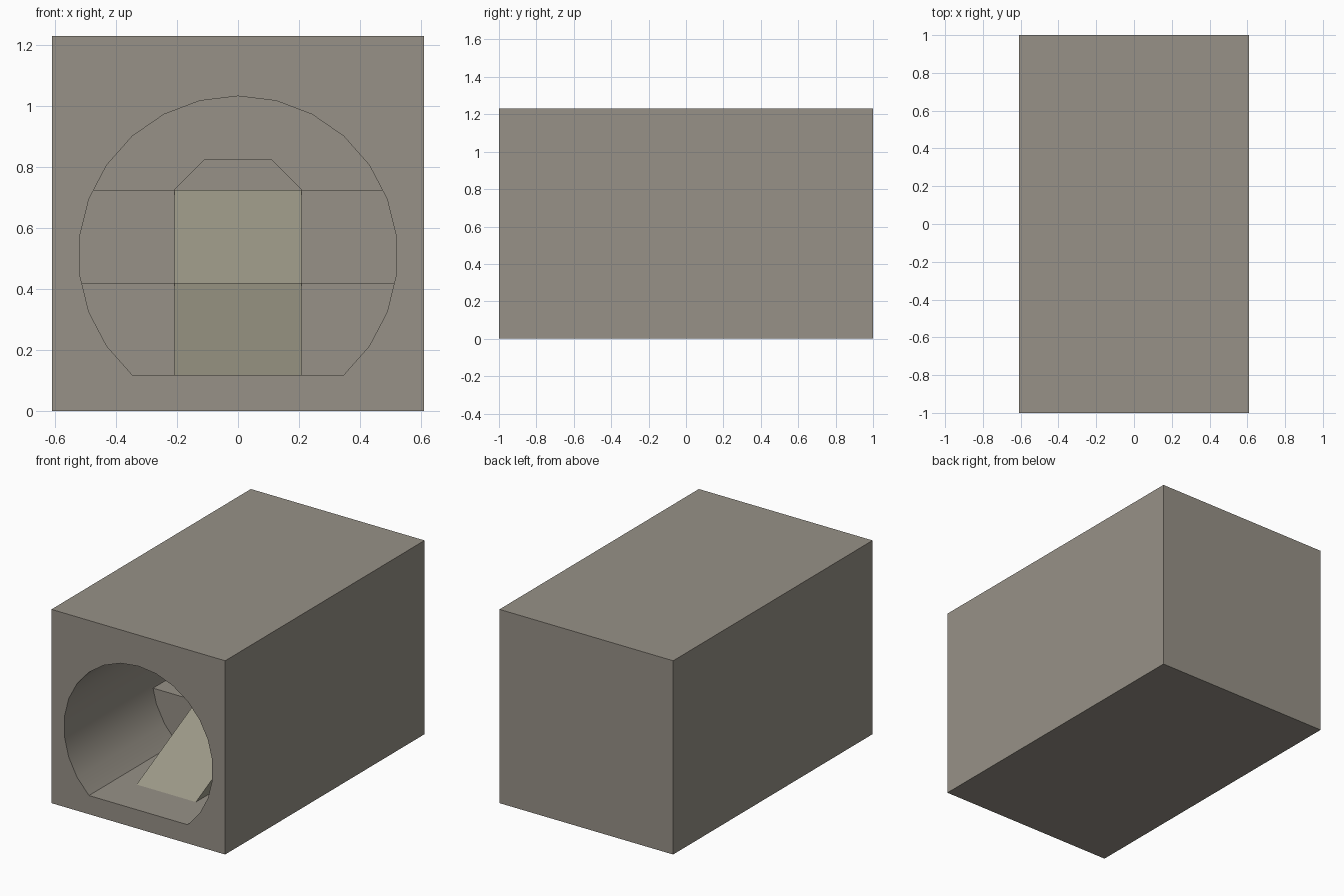
import bpy, bmesh, math

if "Cube" in bpy.data.objects:
    bpy.data.objects.remove(bpy.data.objects["Cube"])

W, H, L = 0.61, 1.23, 1.0              # half width, height, half length
R, CZ, SIDES, LAST = 0.523, 0.51, 26, 10
BACK = 0.998                           # closed end of the bore


def material(name, rgb):
    m = bpy.data.materials.new(name)
    m.diffuse_color = (*rgb, 1)
    m.use_nodes = True
    m.node_tree.nodes["Principled BSDF"].inputs["Base Color"].default_value = m.diffuse_color
    return m


stone = material("warm grey stone", (0.31, 0.285, 0.242))
ramp_mat = material("pale ramp stone", (0.33, 0.315, 0.242))

# Bore outline: 26-sided circle cut off flat at the floor
bore = [(R * math.sin(i * math.tau / SIDES), CZ + R * math.cos(i * math.tau / SIDES))
        for i in range(-LAST, LAST + 1)]
FLOOR = bore[0][1]


def finish(name, bm, mat):
    me = bpy.data.meshes.new(name)
    bm.to_mesh(me)
    bm.free()
    ob = bpy.data.objects.new(name, me)
    bpy.context.collection.objects.link(ob)
    me.materials.append(mat)
    return ob


def prism_x(name, yz, half, mat):
    """Side profile extruded across x."""
    bm = bmesh.new()
    f = bm.faces.new([bm.verts.new((-half, y, z)) for y, z in yz])
    ex = bmesh.ops.extrude_face_region(bm, geom=[f])["geom"]
    bmesh.ops.translate(bm, vec=(2 * half, 0, 0),
                        verts=[v for v in ex if isinstance(v, bmesh.types.BMVert)])
    bmesh.ops.recalc_face_normals(bm, faces=bm.faces)
    return finish(name, bm, mat)


def half_width(z):
    """Half width of the bore at height z."""
    for (xa, za), (xb, zb) in zip(bore[:LAST], bore[1:LAST + 1]):
        if za <= z <= zb:
            return -(xa + (xb - xa) * (z - za) / (zb - za))


# Tunnel block: outer box, front face with hole, bore walls and closed end
bm = bmesh.new()
corners = [(-W, 0), (W, 0), (W, H), (-W, H)]
of, ob_ = ([bm.verts.new((x, y, z)) for x, z in corners] for y in (-L, L))
rf, rb = ([bm.verts.new((x, y, z)) for x, z in bore] for y in (-L, BACK))
n = len(bore)
for i in range(4):
    j = (i + 1) % 4
    bm.faces.new((of[i], of[j], ob_[j], ob_[i]))
bm.faces.new(ob_)
for i in range(n):
    j = (i + 1) % n
    bm.faces.new((rf[i], rf[j], rb[j], rb[i])).smooth = True
bm.faces.new(rb)
front_edges = [e for e in bm.edges if all(abs(v.co.y + L) < 1e-6 for v in e.verts)]
bmesh.ops.triangle_fill(bm, edges=front_edges, use_beauty=True, normal=(0, -1, 0))
bmesh.ops.recalc_face_normals(bm, faces=bm.faces)
block = finish("tunnel_block", bm, stone)
bpy.context.view_layer.objects.active = block
block.select_set(True)
bpy.ops.object.shade_smooth_by_angle(angle=math.radians(30))
block.select_set(False)


# Raised floors fitted to the bore, each a front wall and a top
def platform(name, y, z0, z1):
    bm = bmesh.new()
    left = ([(-half_width(z0 + 1e-5), z0)]
            + [p for p in bore[:LAST] if z0 + 1e-3 < p[1] < z1 - 1e-3]
            + [(-half_width(z1), z1)])
    ring = left + [(-x, z) for x, z in reversed(left)]
    vs = [bm.verts.new((x, y, z)) for x, z in ring]
    bm.faces.new(vs[::-1])
    k = len(left)
    a, b = vs[k - 1], vs[k]
    c, d = (bm.verts.new((v.co.x, BACK, z1)) for v in (b, a))
    bm.faces.new((a, b, c, d))
    for f in bm.faces:
        f.normal_update()
        if f.normal.z - f.normal.y < 0:
            f.normal_flip()
    return finish(name, bm, stone)


Z1, Z2 = 0.42, 0.725
Y1, Y2 = -0.12, 0.44
platform("lower_platform", Y1, FLOOR, Z1)
platform("upper_platform", Y2, Z1, Z2)

# Ramps up to each platform
for name, y, run, z0, z1 in (("lower_ramp", Y1, 0.6, FLOOR, Z1),
                             ("upper_ramp", Y2, 0.36, Z1, Z2)):
    prism_x(name, [(y - run, z0), (y, z0), (y, z1)], 0.208, ramp_mat)

# Low block with chamfered sides at the end of the upper platform
bm = bmesh.new()
prof = [(-0.21, Z2), (0.21, Z2), (0.108, 0.827), (-0.108, 0.827)]
f = bm.faces.new([bm.verts.new((x, 0.65, z)) for x, z in prof])
ex = bmesh.ops.extrude_face_region(bm, geom=[f])["geom"]
bmesh.ops.translate(bm, vec=(0, 0.3, 0),
                    verts=[v for v in ex if isinstance(v, bmesh.types.BMVert)])
bmesh.ops.recalc_face_normals(bm, faces=bm.faces)
finish("chamfered_block", bm, stone)
